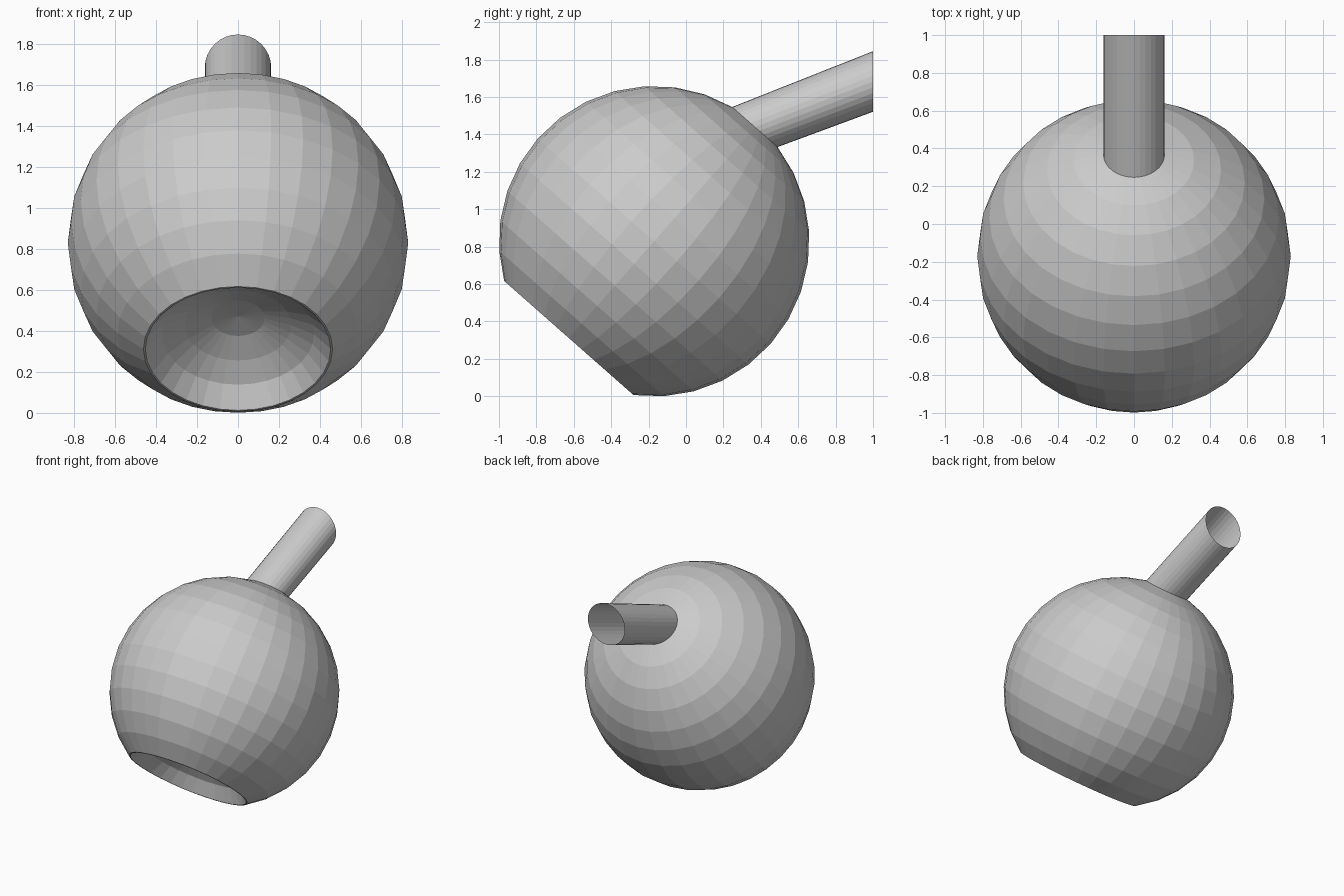
import bpy, bmesh
from math import sin, cos, pi, radians
from mathutils import Vector

if "Cube" in bpy.data.objects:
    bpy.data.objects.remove(bpy.data.objects["Cube"])

SIDES = 32
RADIUS = 0.83
CENTRE = Vector((0, -0.17, 0.829))
TILT = radians(41.4)
AXIS = Vector((0, sin(TILT), cos(TILT)))      # from the opening towards the stem
ACROSS = Vector((0, -cos(TILT), sin(TILT)))   # upwards across the axis
X, Z = Vector((1, 0, 0)), Vector((0, 0, 1))


def ring(centre, r, up=ACROSS):
    return [centre + X * r * cos(2 * pi * i / SIDES) + up * r * sin(2 * pi * i / SIDES)
            for i in range(SIDES)]


def loft(name, rings, tip=None):
    """Join successive rings with flat quads, with an optional closing tip."""
    bm = bmesh.new()
    rows = [[bm.verts.new(p) for p in r] for r in rings]
    for a, b in zip(rows, rows[1:]):
        for i in range(SIDES):
            j = (i + 1) % SIDES
            bm.faces.new((a[i], a[j], b[j], b[i]))
    if tip is not None:
        v = bm.verts.new(tip)
        for i in range(SIDES):
            bm.faces.new((rows[-1][i], rows[-1][(i + 1) % SIDES], v))
    bmesh.ops.recalc_face_normals(bm, faces=bm.faces)
    mesh = bpy.data.meshes.new(name)
    bm.to_mesh(mesh)
    bm.free()
    obj = bpy.data.objects.new(name, mesh)
    bpy.context.collection.objects.link(obj)
    return obj


# Globe: sphere bands between the front opening and the stem
step = pi / 16
globe = [ring(CENTRE - AXIS * RADIUS * cos(k * step), RADIUS * sin(k * step))
         for k in range(3, 16)]

# Dish: thin lip, then a shallow bowl sunk into the opening
mouth = CENTRE - AXIS * RADIUS * cos(3 * step)
bowl = [(0.452, 0), (0.37, 0.095), (0.26, 0.155), (0.13, 0.2)]
dish = [globe[0]] + [ring(mouth + AXIS * t, r) for r, t in bowl]
shell = loft("globe_with_dish", dish[::-1] + globe[1:])

# Close the dish centre
loft("dish_centre", [dish[-1]], mouth + AXIS * 0.213)

# Stem: open tube from the last globe ring to an upright end
loft("stem", [globe[-1], ring(Vector((0, 1, 1.683)), RADIUS * sin(step), Z)])
